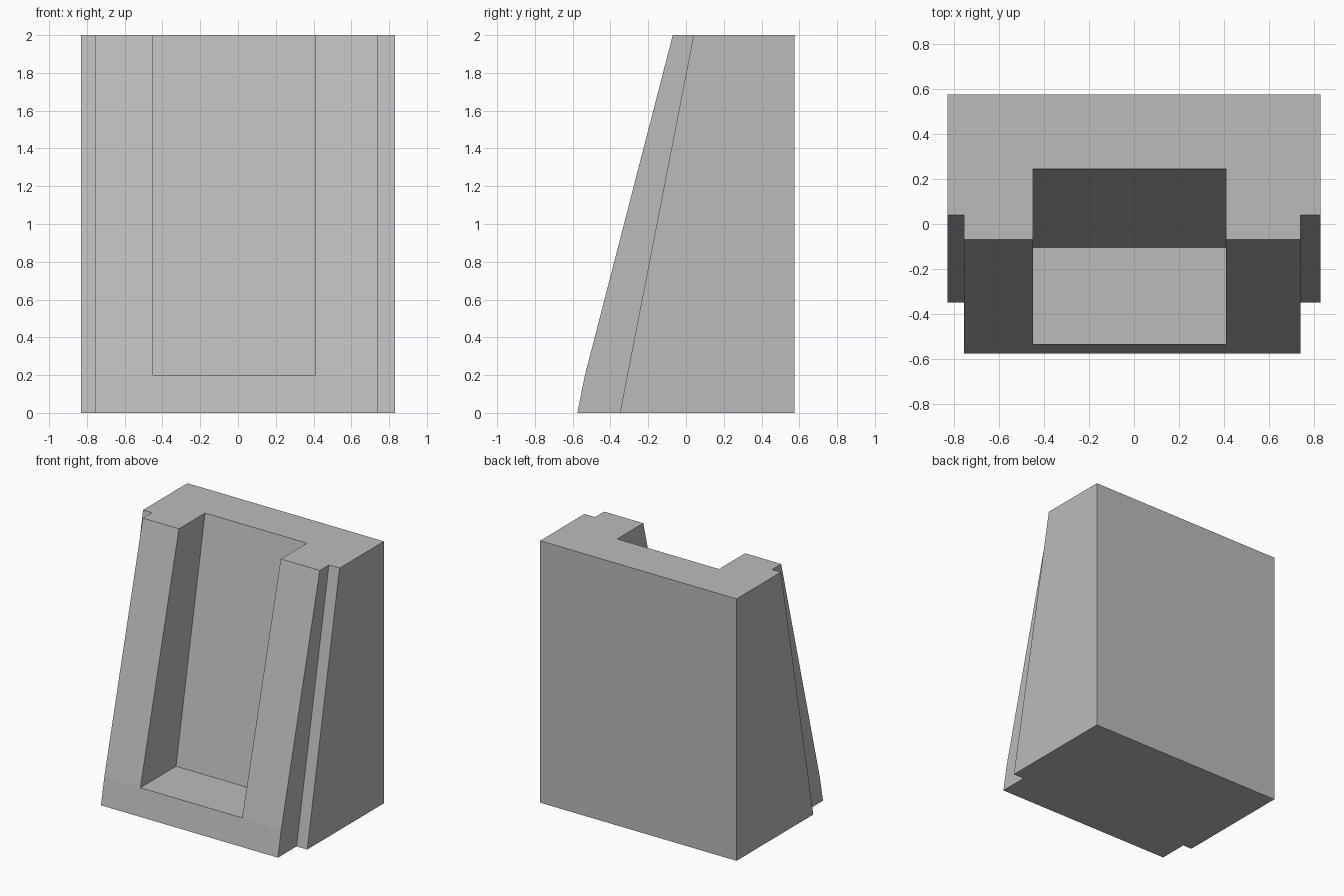
import bpy, bmesh

if "Cube" in bpy.data.objects:
    bpy.data.objects.remove(bpy.data.objects["Cube"])

BACK = 0.575
TOP, SILL = 2.0, 0.2


def outline(side, front, recess=None):
    """Horizontal outline: stepped front, optionally notched by the recess."""
    left = [(-0.83, BACK), (-0.83, side), (-0.755, side), (-0.755, front)]
    right = [(0.74, front), (0.74, side), (0.83, side), (0.83, BACK)]
    notch = []
    if recess is not None:
        notch = [(-0.45, front), (-0.45, recess), (0.41, recess), (0.41, front)]
    return left + notch + right


bm = bmesh.new()


def ring(points, z):
    return [bm.verts.new((x, y, z)) for x, y in points]


base = ring(outline(-0.35, -0.575), 0.0)
sill = ring(outline(-0.311, -0.535, -0.105), SILL)
top = ring(outline(0.04, -0.07, 0.245), TOP)

# Upper walls, including the sloping recess
for i in range(12):
    j = (i + 1) % 12
    bm.faces.new((sill[i], sill[j], top[j], top[i]))

# Lower walls below the sill
outer = sill[:4] + sill[8:]
for i in range(8):
    j = (i + 1) % 8
    if i == 3:
        bm.faces.new((base[3], base[4], sill[8], sill[7], sill[4], sill[3]))
    else:
        bm.faces.new((base[i], base[j], outer[j], outer[i]))

# Top, underside and recess floor
bm.faces.new(top)
bm.faces.new(base[::-1])
bm.faces.new(sill[4:8])
bmesh.ops.recalc_face_normals(bm, faces=bm.faces[:])

mesh = bpy.data.meshes.new("recessed_block")
bm.to_mesh(mesh)
bm.free()

grey = bpy.data.materials.new("plain grey")
grey.diffuse_color = (0.5, 0.5, 0.5, 1)
grey.use_nodes = True
grey.node_tree.nodes["Principled BSDF"].inputs["Base Color"].default_value = grey.diffuse_color
mesh.materials.append(grey)
block = bpy.data.objects.new("recessed_block", mesh)
bpy.context.collection.objects.link(block)
